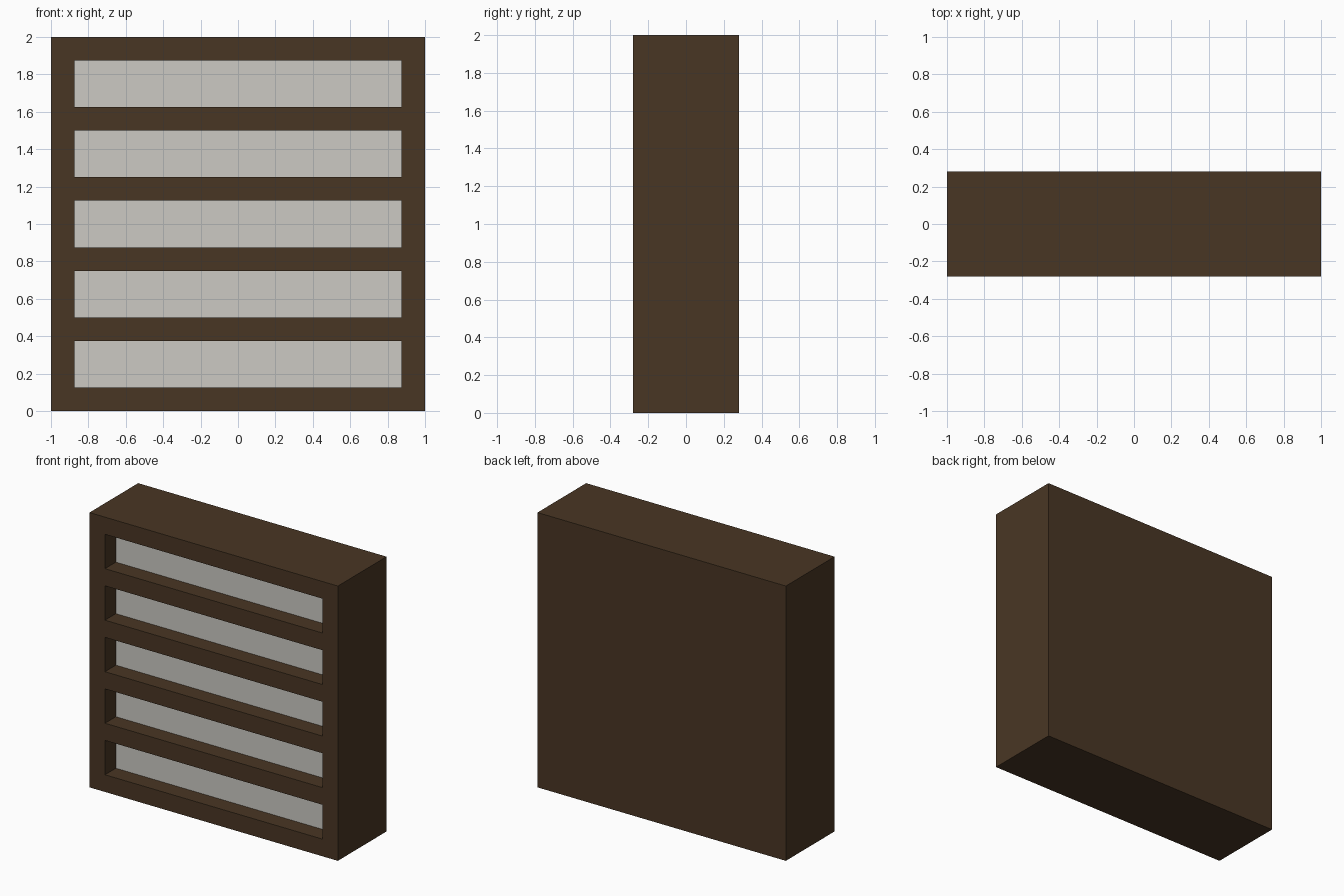
import bpy
import bmesh
from mathutils import Vector

cube = bpy.data.objects.get("Cube")
if cube:
    bpy.data.objects.remove(cube, do_unlink=True)


def material(name, srgb):
    """Flat material from 0-255 sRGB values, stored as linear."""
    lin = [((c / 255 + 0.055) / 1.055) ** 2.4 for c in srgb] + [1.0]
    mat = bpy.data.materials.new(name)
    mat.use_nodes = True
    mat.diffuse_color = lin
    bsdf = next(n for n in mat.node_tree.nodes if n.type == 'BSDF_PRINCIPLED')
    bsdf.inputs["Base Color"].default_value = lin
    return mat


WIDTH, DEPTH, HEIGHT = 2.0, 0.56, 2.0
RAIL = 0.125      # thickness of the frame and the shelves
OPENING = 0.25    # height of each opening
RECESS = 0.125    # how far the panels sit behind the front
ROWS = 5

# Solid cabinet block
bm = bmesh.new()
bmesh.ops.create_cube(bm, size=1)
bmesh.ops.scale(bm, vec=(WIDTH, DEPTH, HEIGHT), verts=bm.verts)
bmesh.ops.translate(bm, vec=(0, 0, HEIGHT / 2), verts=bm.verts)


def front_faces():
    return [f for f in bm.faces if f.normal.y < -0.9]


def cut_front(point, normal):
    """Cut the front side only along a plane."""
    faces = front_faces()
    edges = {e for f in faces for e in f.edges}
    verts = {v for f in faces for v in f.verts}
    bmesh.ops.bisect_plane(bm, geom=[*faces, *edges, *verts], dist=1e-5,
                           plane_co=point, plane_no=normal)
    bm.normal_update()


# Lines of the openings on the front
bm.normal_update()
rows = [RAIL + i * (RAIL + OPENING) for i in range(ROWS)]
for z in rows:
    cut_front((0, 0, z), (0, 0, 1))
    cut_front((0, 0, z + OPENING), (0, 0, 1))
for side in (-1, 1):
    cut_front((side * (WIDTH / 2 - RAIL), 0, 0), (1, 0, 0))

# Push the openings in and colour their backs as panels
cells = []
for f in front_faces():
    c = f.calc_center_median()
    if abs(c.x) < 0.5 and any(z < c.z < z + OPENING for z in rows):
        cells.append(f)
pushed = bmesh.ops.extrude_discrete_faces(bm, faces=cells)["faces"]
bmesh.ops.translate(bm, vec=Vector((0, RECESS, 0)),
                    verts=list({v for f in pushed for v in f.verts}))
for f in pushed:
    f.material_index = 1
bmesh.ops.recalc_face_normals(bm, faces=bm.faces)

mesh = bpy.data.meshes.new("shelf_cabinet")
bm.to_mesh(mesh)
bm.free()
mesh.materials.append(material("dark brown wood", (73, 54, 36)))
mesh.materials.append(material("pale grey panel", (204, 202, 196)))
cabinet = bpy.data.objects.new("shelf_cabinet", mesh)
bpy.context.collection.objects.link(cabinet)
